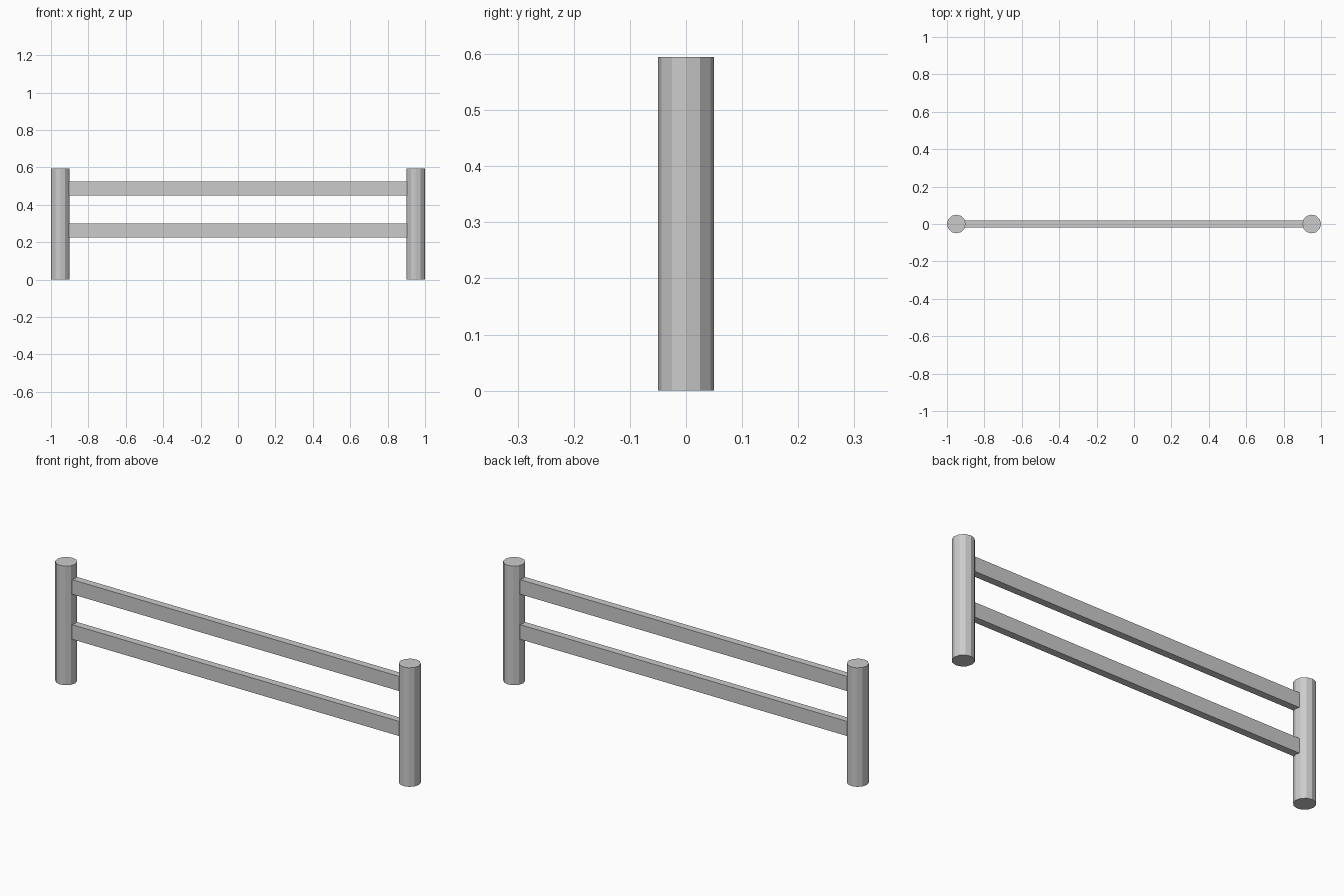
import bpy

cube = bpy.data.objects.get("Cube")
if cube:
    bpy.data.objects.remove(cube, do_unlink=True)

# Single grey finish
grey = bpy.data.materials.new("light_grey")
grey.use_nodes = True
colour = (0.6, 0.6, 0.6, 1)
grey.diffuse_color = colour
grey.node_tree.nodes["Principled BSDF"].inputs["Base Color"].default_value = colour

POST_RADIUS, POST_HEIGHT, POST_X = 0.05, 0.595, 0.95
RAIL_LENGTH, RAIL_DEPTH, RAIL_HEIGHT = 1.816, 0.036, 0.073


def finish(name):
    obj = bpy.context.object
    obj.name = obj.data.name = name
    obj.data.materials.append(grey)
    return obj


# Twelve-sided round posts
for side, sign in (("left", 1), ("right", -1)):
    bpy.ops.mesh.primitive_cylinder_add(
        vertices=12, radius=POST_RADIUS, depth=POST_HEIGHT,
        location=(sign * POST_X, 0, POST_HEIGHT / 2))
    finish(side + "_post")

# Flat rails let into the posts
for level, z in (("lower", 0.262), ("upper", 0.487)):
    bpy.ops.mesh.primitive_cube_add(size=1, location=(0, 0, z))
    rail = finish(level + "_rail")
    rail.scale = (RAIL_LENGTH, RAIL_DEPTH, RAIL_HEIGHT)
    bpy.ops.object.transform_apply(location=False, rotation=False, scale=True)
